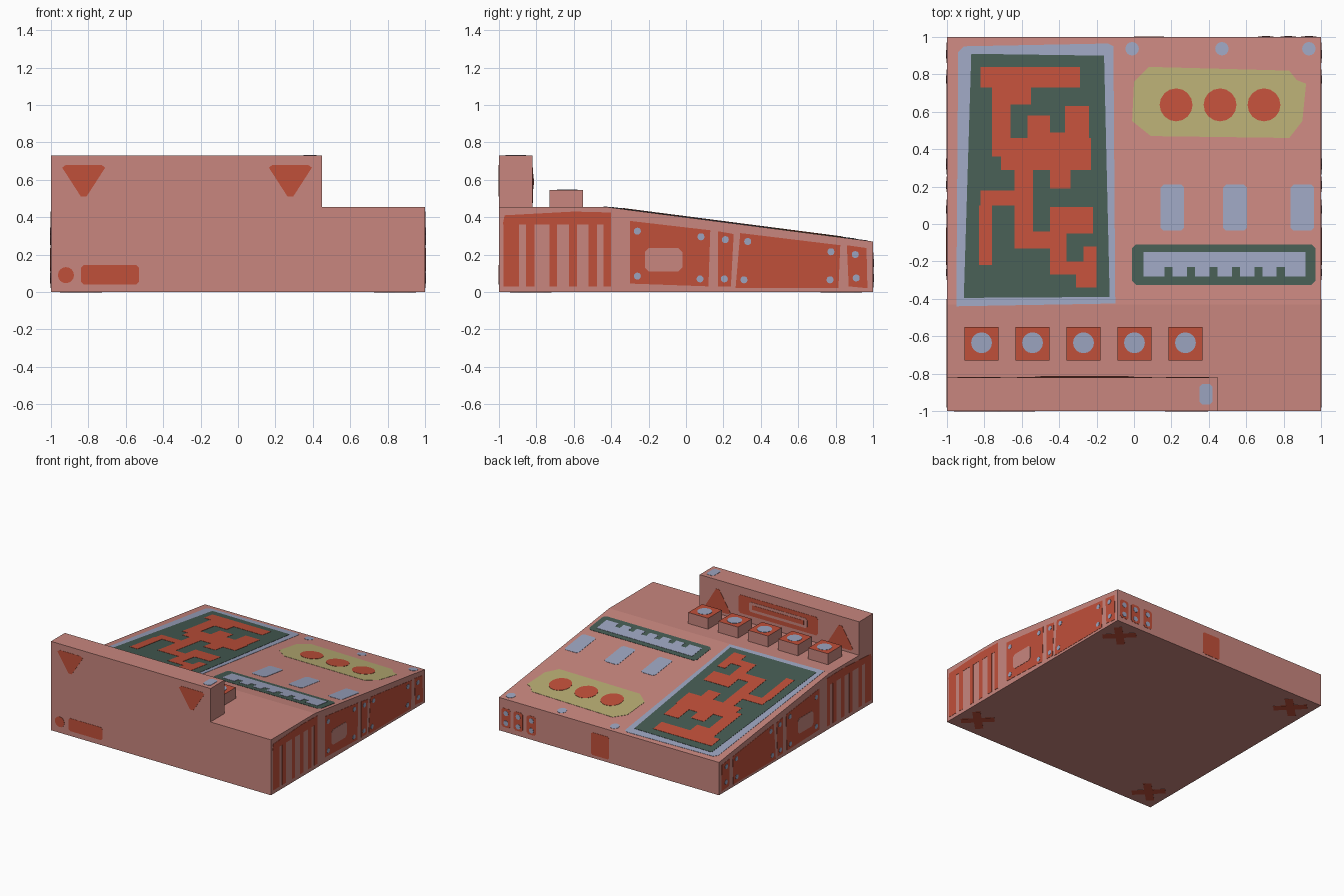
import bpy, bmesh
from math import cos, sin, pi

cube = bpy.data.objects.get("Cube")
if cube:
    bpy.data.objects.remove(cube, do_unlink=True)


def material(name, rgb):
    mat = bpy.data.materials.new(name)
    mat.use_nodes = True
    color = (*rgb, 1)
    mat.diffuse_color = color
    bsdf = next(n for n in mat.node_tree.nodes if n.type == 'BSDF_PRINCIPLED')
    bsdf.inputs["Base Color"].default_value = color
    return mat


PINK = material("dusty pink", (.58, .24, .21))
RED = material("brick red", (.53, .08, .042))
BLUE = material("pale blue", (.33, .37, .52))
GREEN = material("dark green", (.061, .107, .087))
YELLOW = material("olive yellow", (.47, .41, .17))

# Main dimensions
DECK, BACK, CREASE, WALL_TOP, WALL_Y, BUTTON_TOP = .455, .27, -.43, .73, -.82, .545
SLOPE = (BACK - DECK) / (1 - CREASE)
STEP = .002


# Surfaces: each maps flat (u, v) and an outward lift to a point in space
def slope(u, v, d): return (u, v, DECK + SLOPE * (v - CREASE) + d)
def wall_top(u, v, d): return (u, v, WALL_TOP + d)
def button_top(u, v, d): return (u, v, BUTTON_TOP + d)
def underside(u, v, d): return (u, v, -d)
def front(u, v, d): return (u, -1 - d, v)
def back(u, v, d): return (u, 1 + d, v)
def wall_rear(u, v, d): return (u, WALL_Y + d, v)
def left_side(u, v, d): return (1 + d, u, v)
def right_side(u, v, d): return (-1 - d, u, v)


def prisms(name, mats, outlines, place, low, high):
    """Extrude each outline between two lifts above a surface, as one object."""
    bm = bmesh.new()
    for outline in outlines:
        a = [bm.verts.new(place(u, v, low)) for u, v in outline]
        b = [bm.verts.new(place(u, v, high)) for u, v in outline]
        bm.faces.new(a[::-1])
        bm.faces.new(b)
        n = len(a)
        for i in range(n):
            j = (i + 1) % n
            bm.faces.new((a[i], a[j], b[j], b[i]))
    bmesh.ops.recalc_face_normals(bm, faces=bm.faces)
    mesh = bpy.data.meshes.new(name)
    bm.to_mesh(mesh)
    bm.free()
    for mat in mats:
        mesh.materials.append(mat)
    obj = bpy.data.objects.new(name, mesh)
    bpy.context.collection.objects.link(obj)
    return obj


def plate(name, mat, place, outlines, layer=1):
    return prisms(name, [mat], outlines, place, (layer - 2) * STEP, layer * STEP)


def rect(x0, y0, x1, y1, c=0.0):
    """Rectangle with corners cut by c."""
    if not c:
        return [(x0, y0), (x1, y0), (x1, y1), (x0, y1)]
    return [(x0 + c, y0), (x1 - c, y0), (x1, y0 + c), (x1, y1 - c),
            (x1 - c, y1), (x0 + c, y1), (x0, y1 - c), (x0, y0 + c)]


def disc(x, y, r, n=16):
    return [(x + r * cos(2 * pi * i / n), y + r * sin(2 * pi * i / n)) for i in range(n)]


def triangle(x, base, tip, half=.115):
    k = .015 if tip > base else -.015
    return [(x - half, base + k), (x - half + .02, base), (x + half - .02, base),
            (x + half, base + k), (x + .015, tip), (x - .015, tip)]


# Wedge-shaped body and upright front wall
profile = [(-1, 0), (1, 0), (1, BACK), (CREASE, DECK), (-1, DECK)]
prisms("body", [PINK], [profile], lambda u, v, d: (d, u, v), -1, 1)
prisms("front_wall", [PINK], [rect(-1, -1, .45, WALL_Y)],
       lambda u, v, d: (u, v, d), DECK, WALL_TOP)

# Row of buttons with red tops and blue caps
xs = [-.815 + .2725 * i for i in range(5)]
buttons = prisms("buttons", [PINK, RED], [rect(x - .09, -.73, x + .09, -.55) for x in xs],
                 lambda u, v, d: (u, v, d), DECK, BUTTON_TOP)
for face in buttons.data.polygons:
    face.material_index = int(face.normal.z > .5)
plate("button_caps", BLUE, button_top, [disc(x, -.635, .056) for x in xs])

# Maze screen: frame, board, red maze
plate("screen_frame", BLUE, slope,
      [[(-.95, -.44), (-.1, -.425), (-.11, .95), (-.14, .965), (-.91, .95), (-.94, .92)]])
plate("screen_board", GREEN, slope,
      [[(-.91, -.395), (-.13, -.39), (-.16, .9), (-.87, .91)]], 2)
maze = [(-82, 73, -29, 84), (-76, 64, -55, 73), (-76, 36, -66, 64), (-57, 46, -45, 58),
        (-71, 29, -23, 46), (-45, 46, -37, 49), (-37, 46, -24, 63), (-45, 19, -34, 29),
        (-64, -13, -54, 29), (-82, 10, -64, 18), (-83, -22, -76, 10), (-54, -13, -45, -4),
        (-45, -27, -36, 9), (-36, -5, -22, 9), (-36, -27, -20, -20), (-27, -20, -20, -12),
        (-31, -34, -20, -27)]
plate("screen_maze", RED, slope, [rect(*(n / 100 for n in r)) for r in maze], 3)

# Yellow panel with three lamps
plate("lamp_panel", YELLOW, slope,
      [[(-.01, .55), (.09, .47), (.83, .46), (.9, .55), (.92, .75), (.87, .77),
        (.83, .82), (.08, .84), (0, .76)]])
plate("lamps", RED, slope, [disc(x, .637, .088) for x in (.225, .46, .695)], 2)

# Small blue studs, keys and wall switch
plate("studs", BLUE, slope, [disc(x, .937, .036) for x in (-.01, .47, .935)])
plate("keys", BLUE, slope, [rect(x - .063, -.035, x + .063, .21, .015)
                            for x in (.205, .54, .9)])
plate("wall_switch", BLUE, wall_top, [rect(.35, -.965, .42, -.855, .015)])

# Toothed slider strip
plate("slider_panel", GREEN, slope, [rect(-.01, -.325, .97, -.11, .02)])
edges = [.05] + [.185 + .12 * i for i in range(6)] + [.94]
teeth = [rect(a + .022 * (i > 0), -.28, b - .022, -.23)
         for i, (a, b) in enumerate(zip(edges, edges[1:]))]
plate("slider_teeth", BLUE, slope, [rect(.05, -.23, .918, -.15)] + teeth, 2)

# Front face markings
plate("front_arrows", RED, front, [triangle(x, .68, .51) for x in (-.825, .28)])
plate("front_badge", RED, front, [disc(-.92, .09, .043), rect(-.84, .04, -.53, .145, .015)])

# Rear of the wall: arrows and a framed slot
plate("wall_arrows", RED, wall_rear, [triangle(x, .475, .655) for x in (-.83, .285)])
plate("slot_panel", RED, wall_rear, [rect(-.625, .515, .095, .665, .015)])
plate("slot_ring", PINK, wall_rear, [rect(-.53, .55, .0, .63, .015)], 2)
plate("slot_core", RED, wall_rear, [rect(-.5, .572, -.03, .608)], 3)

# Side panels, the same on both sides
fingers = [(-.975, -.893), (-.855, -.81), (-.73, -.69), (-.625, -.583),
           (-.52, -.475), (-.44, -.4)]
bolts = [(-.26, .325), (.08, .295), (-.26, .085), (.075, .07), (.21, .28), (.205, .07),
         (.33, .27), (.31, .065), (.775, .215), (.77, .065), (.905, .2), (.91, .075)]
for side, place in (("left", left_side), ("right", right_side)):
    vents = [[(-.98, .36), (-.4, .36), (-.4, .425), (-.6, .43), (-.97, .41)]]
    plate(side + "_vents", RED, place, vents + [rect(a, .03, b, .36) for a, b in fingers])
    plate(side + "_panels", RED, place, [
        [(-.3, .045), (.12, .03), (.13, .33), (-.3, .38)],
        [(.17, .03), (.24, .03), (.255, .31), (.17, .325)],
        [(.265, .02), (.815, .02), (.825, .25), (.29, .315)],
        [(.87, .03), (.97, .02), (.965, .235), (.86, .25)]])
    plate(side + "_window", PINK, place, [rect(-.22, .11, -.02, .235, .02)], 2)
    plate(side + "_bolts", BLUE, place, [disc(u, v, .019, 12) for u, v in bolts], 2)

# Back face: sockets and hatch
sockets = (.935, .825, .705)
plate("back_sockets", RED, back, [rect(x - .042, .04, x + .042, .195, .015) for x in sockets])
plate("back_pins", BLUE, back, [disc(x, z, .021, 12) for x in sockets for z in (.075, .155)], 2)
plate("back_hatch", RED, back, [rect(0, .025, .16, .21, .01)])

# Diagonal crosses under the four corners
crosses = []
for x in (-.84, .84):
    for y in (-.83, .83):
        for s in (-1, 1):
            crosses.append([(x + a * .09 - b * s * .022, y + s * a * .09 + b * .022)
                            for a, b in ((-1, -1), (1, -1), (1, 1), (-1, 1))])
plate("foot_crosses", RED, underside, crosses)
